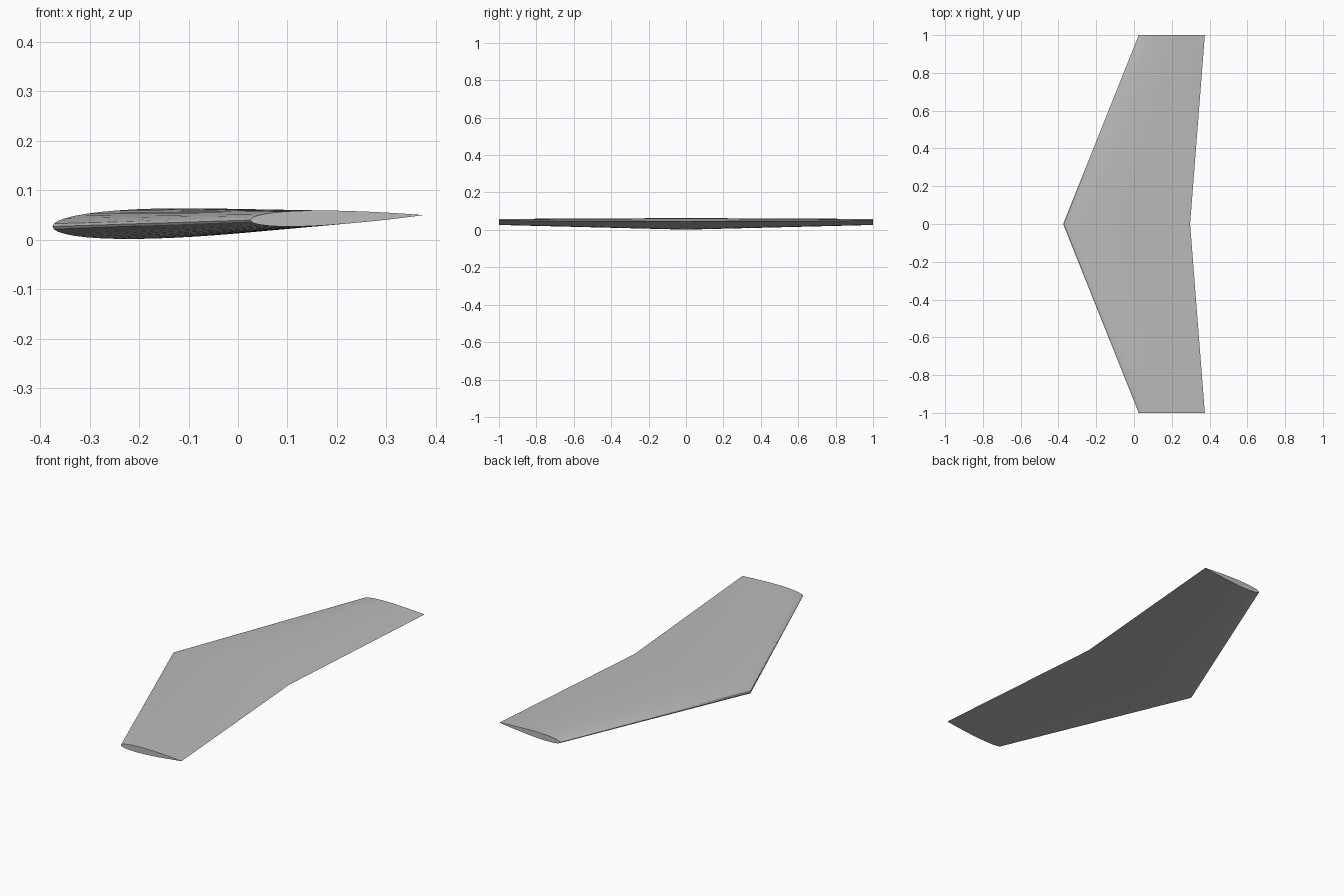
import bpy
import bmesh
import math

cube = bpy.data.objects.get("Cube")
if cube:
    bpy.data.objects.remove(cube, do_unlink=True)

# Single grey skin
grey = bpy.data.materials.new("wing_grey")
grey.use_nodes = True
colour = (0.5, 0.5, 0.5, 1)
grey.diffuse_color = colour
grey.node_tree.nodes["Principled BSDF"].inputs["Base Color"].default_value = colour

STEPS = 24        # points along each side of the airfoil
THICKNESS = 0.09  # share of the chord
# Stations from tip to tip: y, leading edge x and z, trailing edge x and z
TIP = (0.025, 0.0395, 0.375, 0.0495)
ROOT = (-0.375, 0.0265, 0.297, 0.0455)
STATIONS = [(-1, TIP), (0, ROOT), (1, TIP)]


def half_thickness(t):
    """Symmetric airfoil with a closed trailing edge."""
    return 5 * THICKNESS * (0.2969 * math.sqrt(t) - 0.126 * t - 0.3516 * t**2
                            + 0.2843 * t**3 - 0.1036 * t**4)


def section(bm, y, ends):
    """Loop running trailing edge, top, nose, underside."""
    x0, z0, x1, z1 = ends
    ring = []
    for i in range(2 * STEPS):
        a = math.pi * i / STEPS
        t = (1 + math.cos(a)) / 2
        side = 1 if i <= STEPS else -1
        z = z0 + (z1 - z0) * t + side * half_thickness(t) * (x1 - x0)
        ring.append(bm.verts.new((x0 + (x1 - x0) * t, y, z)))
    return ring


# Swept wing lofted through the sections, with flat tip caps
bm = bmesh.new()
rings = [section(bm, y, ends) for y, ends in STATIONS]
for a, b in zip(rings, rings[1:]):
    for i in range(len(a)):
        j = (i + 1) % len(a)
        bm.faces.new((a[i], a[j], b[j], b[i]))
bm.faces.new(rings[0])
bm.faces.new(rings[-1])
bmesh.ops.recalc_face_normals(bm, faces=bm.faces)
mesh = bpy.data.meshes.new("swept_wing")
bm.to_mesh(mesh)
bm.free()
mesh.materials.append(grey)
wing = bpy.data.objects.new("swept_wing", mesh)
bpy.context.collection.objects.link(wing)

# Smooth skin with crisp caps and trailing edge
bpy.ops.object.select_all(action='DESELECT')
wing.select_set(True)
bpy.context.view_layer.objects.active = wing
bpy.ops.object.shade_smooth_by_angle(angle=math.radians(30))
